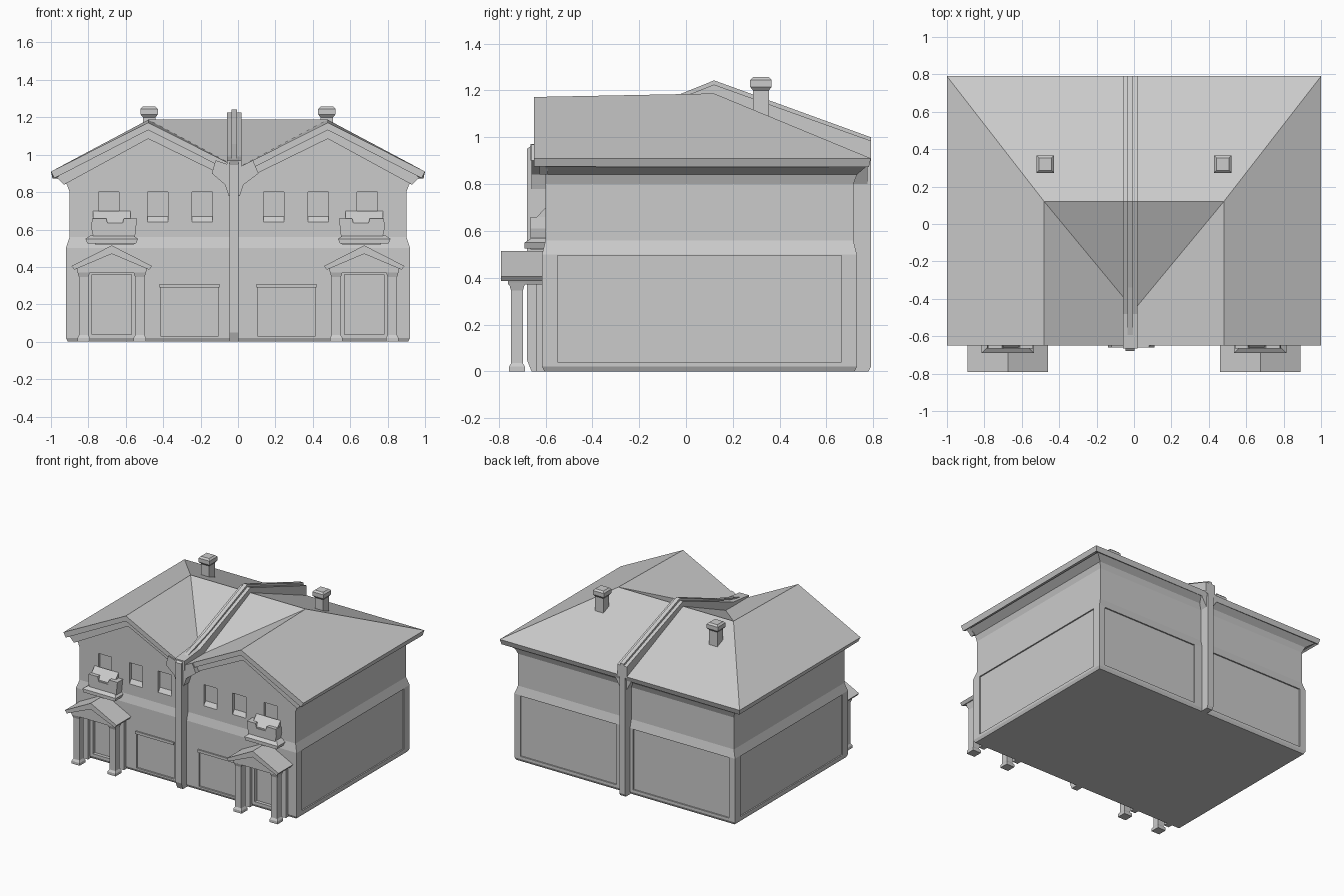
import bpy, bmesh
from mathutils import Vector

if "Cube" in bpy.data.objects:
    bpy.data.objects.remove(bpy.data.objects["Cube"])


def obj_from(name, verts, faces):
    me = bpy.data.meshes.new(name)
    bm = bmesh.new()
    vs = [bm.verts.new(v) for v in verts]
    for f in faces:
        bm.faces.new([vs[i] for i in f])
    bmesh.ops.recalc_face_normals(bm, faces=bm.faces)
    bm.to_mesh(me)
    bm.free()
    ob = bpy.data.objects.new(name, me)
    bpy.context.collection.objects.link(ob)
    return ob


def loft(name, rings):
    """Stack of equal-length vertex rings, capped at both ends."""
    n = len(rings[0])
    faces = [tuple(range(n)), tuple(range((len(rings) - 1) * n, len(rings) * n))]
    for k in range(len(rings) - 1):
        for i in range(n):
            j = (i + 1) % n
            faces.append((k * n + i, k * n + j, (k + 1) * n + j, (k + 1) * n + i))
    return obj_from(name, [v for r in rings for v in r], faces)


def rect(x0, x1, y0, y1, z):
    return [(x0, y0, z), (x1, y0, z), (x1, y1, z), (x0, y1, z)]


def box(name, x0, x1, y0, y1, z0, z1):
    return loft(name, [rect(x0, x1, y0, y1, z0), rect(x0, x1, y0, y1, z1)])


def prism_y(name, prof, y0, y1):
    return loft(name, [[(x, y, z) for x, z in prof] for y in (y0, y1)])


def prism_x(name, prof, x0, x1):
    return loft(name, [[(x, y, z) for y, z in prof] for x in (x0, x1)])


def cut(target, cutters):
    """Subtract every cutter from the target, then drop the cutters."""
    bpy.context.view_layer.objects.active = target
    for c in cutters:
        c.hide_render = True
        m = target.modifiers.new("cut", 'BOOLEAN')
        m.operation = 'DIFFERENCE'
        m.solver = 'EXACT'
        m.object = c
        bpy.ops.object.modifier_apply(modifier=m.name)
        bpy.data.objects.remove(c)


# Main walls: wider ground floor, sloped string course, flared cornice
levels = [(0, .91, -.605, .72), (.02, .92, -.615, .73), (.50, .92, -.615, .73),
          (.56, .90, -.60, .715), (.80, .90, -.60, .715), (.84, .915, -.60, .73),
          (.875, .97, -.60, .77)]
walls = loft("walls", [rect(-h, h, a, b, z) for z, h, a, b in levels])

# Shallow recesses: windows, doors, garage panels, side and back panels
cutters = []
for s in (-1, 1):
    for cx in (.69, .43, .19):
        cutters.append(prism_x("window_cut", [(-.64, .62), (-.60, .64), (-.578, .67),
                                              (-.578, .80), (-.64, .80)],
                               s * cx - .055, s * cx + .055))
    cutters.append(box("door_cut", s * .675 - .105, s * .675 + .105, -.65, -.59, .04, .36))
    cutters.append(box("panel_cut", s * .26 - .155, s * .26 + .155, -.65, -.602, .03, .29))
    cutters.append(box("side_cut", s * .94 - .03, s * .94 + .03, -.55, .665, .04, .495))
    cutters.append(box("back_cut", s * .47 - .40, s * .47 + .40, .72, .76, .04, .495))
cut(walls, cutters)

for s in (-1, 1):
    # Lintel over garage panel
    box("panel_lintel", s * .26 - .16, s * .26 + .16, -.625, -.60, .29, .31)

# Twin gable wall under the front roof edge
gable = [(-.94, .86), (-.48, 1.135), (-.02, .90), (.02, .90), (.48, 1.135), (.94, .86)]
half_gable = [(0, .86), (0, .90), (.48, 1.14), (.94, .87), (.94, .86)]
for s in (-1, 1):
    prism_y("gable_wall", [(s * x, z) for x, z in half_gable], -.60, -.55)
    # Sloped moulding tucked under the gable edges
    prism_y("gable_moulding", [(s * x, z) for x, z in
            [(.02, .86), (.48, 1.085), (.93, .84), (.97, .88), (.48, 1.14), (.02, .92)]],
            -.625, -.59)

# Roof: hipped back, two front gables, central valley
roof = obj_from("roof",
                [(1, -.65, .91), (1, .79, .91), (.48, -.65, 1.172), (.48, .12, 1.187),
                 (0, -.65, .93), (0, -.46, .93), (0, .12, 1.187), (0, .79, .91)],
                [(0, 1, 3, 2), (1, 7, 6, 3), (3, 6, 5), (2, 3, 5, 4)])
if roof.data.polygons[0].normal.z < 0:
    roof.data.flip_normals()
m = roof.modifiers.new("mirror", 'MIRROR')
m.use_clip = True
m = roof.modifiers.new("thickness", 'SOLIDIFY')
m.thickness = .04
m.offset = -1

# Party wall dividing the two homes, with parapet cap above the roof
prism_x("party_wall", [(-.66, 0), (-.68, .05), (-.68, .95), (-.66, .965), (-.48, .985),
                       (.12, 1.22), (.79, .985), (.79, .02), (.78, 0)], -.045, .003)
prism_x("parapet_cap", [(-.665, .90), (-.665, .97), (-.48, .99), (.12, 1.225), (.79, .985),
                        (.79, .90), (.12, 1.15), (-.48, .90)], -.06, .02)
prism_x("parapet_ridge", [(-.65, .96), (-.48, 1.0), (.12, 1.243), (.79, 1.0),
                          (.79, .96), (.12, 1.2)], -.035, -.005)
# Flared bracket where the valley meets the party wall
flare = [(-.05, .78), (-.07, .84), (-.14, .90), (-.12, .97), (.0, .93), (.08, .97),
         (.11, .90), (.03, .84), (.01, .78)]
prism_y("valley_bracket", flare, -.66, -.59)
prism_y("back_bracket", [(-.045, .80), (-.10, .90), (.06, .90), (.003, .80)], .70, .775)

# Chimneys with a slightly wider pot
for s in (-1, 1):
    x, y = s * .475, .32
    prof = [(1.05, .034), (1.20, .034), (1.215, .046), (1.245, .046), (1.257, .034)]
    loft("chimney", [rect(x - r, x + r, y - r, y + r, z) for z, r in prof])

# Porches
for s in (-1, 1):
    c = s * .675
    # Pitched porch roof with a filled gable front
    prism_y("porch_roof", [(c + x, z) for x, z in
            [(-.215, .405), (0, .515), (.215, .405), (.20, .385), (0, .47), (-.20, .385)]],
            -.79, -.60)
    prism_y("porch_gable", [(c + x, z) for x, z in
            [(-.18, .37), (-.19, .395), (0, .485), (.19, .395), (.18, .37)]], -.76, -.60)
    for side in (-1, 1):
        x, y = c + side * .15, -.722
        # Post with a small foot and a flared head
        prof = [(0, .034), (.02, .034), (.035, .025), (.345, .025), (.38, .036)]
        loft("porch_post", [rect(x - r, x + r, y - r, y + r, z) for z, r in prof])
        box("porch_pilaster", x - .022, x + .022, -.64, -.60, 0, .38)
    # Small window bay with a ledge above the porch
    bay = [(-.11, .52), (-.125, .66), (-.055, .66), (-.045, .625), (.03, .625),
           (.04, .66), (.115, .66), (.12, .61), (.10, .52)]
    prism_y("bay_front", [(c + s * -x * -1 - s * .01, z) for x, z in bay], -.665, -.59)
    loft("bay_ledge", [rect(c - .13, c + .13, -.69, -.60, .525),
                       rect(c - .14, c + .14, -.69, -.60, .55),
                       rect(c - .11, c + .11, -.66, -.60, .57)])
    prism_x("bay_slope", [(-.66, .60), (-.66, .635), (-.60, .70), (-.59, .60)],
            c - .10, c + .10)
